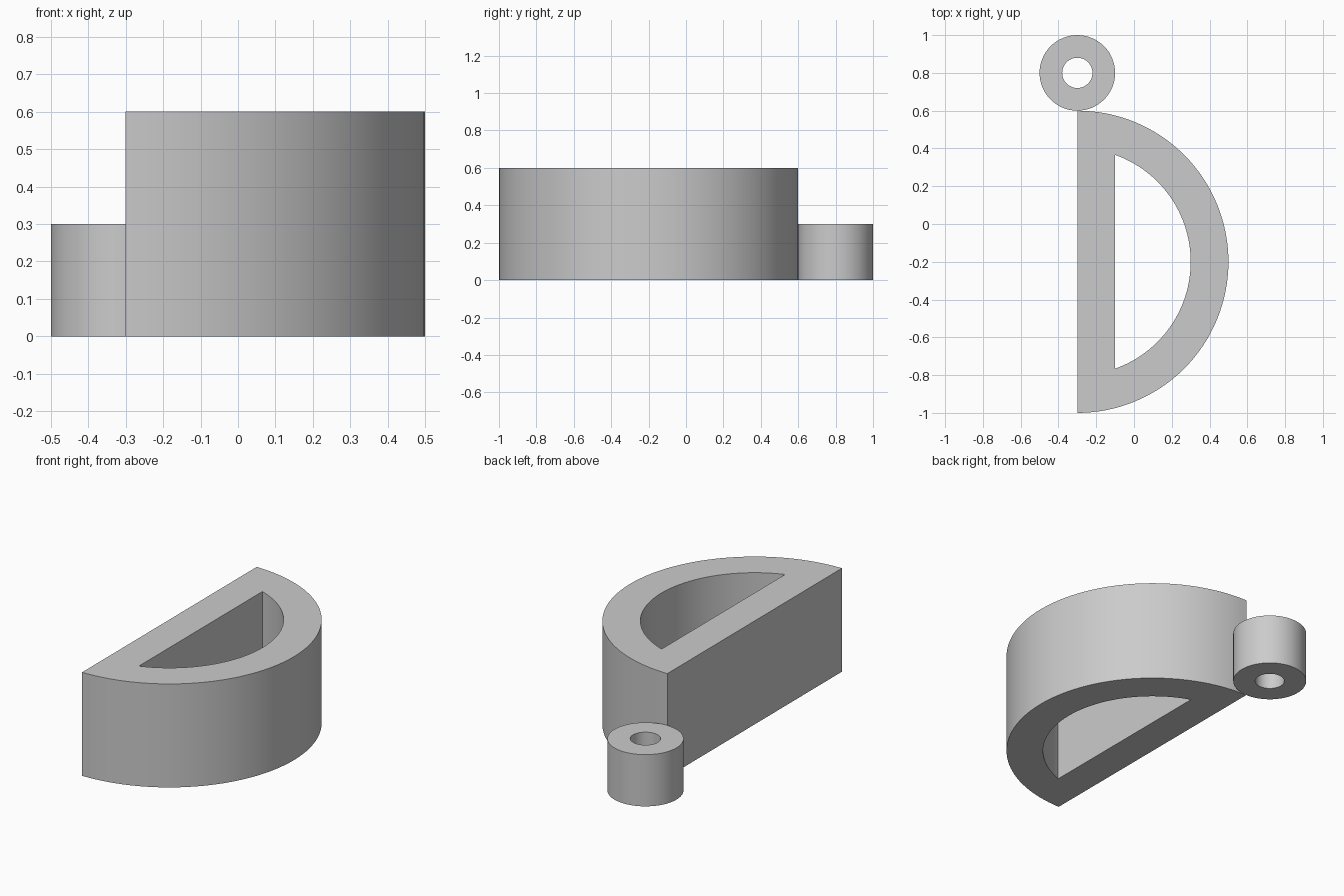
import bpy
import bmesh
from math import acos, cos, sin, pi, radians

if "Cube" in bpy.data.objects:
    bpy.data.objects.remove(bpy.data.objects["Cube"], do_unlink=True)

# Single grey finish
GREY = (0.6, 0.6, 0.6, 1.0)
grey = bpy.data.materials.new("plain grey")
grey.use_nodes = True
grey.diffuse_color = GREY
grey.node_tree.nodes["Principled BSDF"].inputs["Base Color"].default_value = GREY


def arc(radius, half_angle, count):
    """Points on an arc about the +x axis; a half angle of pi gives a full circle."""
    spans = count if half_angle == pi else count - 1
    return [(radius * cos(a), radius * sin(a))
            for a in (half_angle * (2 * i / spans - 1) for i in range(count))]


def hollow_prism(name, outer, inner, height, location):
    """Upright wall between two matching closed outlines, open through the middle."""
    bm = bmesh.new()
    rings = [[bm.verts.new((x, y, z)) for x, y in outline]
             for outline, z in ((outer, 0), (outer, height), (inner, height), (inner, 0))]
    n = len(outer)
    for r in range(4):
        a, b = rings[r], rings[(r + 1) % 4]
        for i in range(n):
            j = (i + 1) % n
            bm.faces.new((a[i], a[j], b[j], b[i]))
    bmesh.ops.recalc_face_normals(bm, faces=bm.faces)
    mesh = bpy.data.meshes.new(name)
    bm.to_mesh(mesh)
    bm.free()
    mesh.materials.append(grey)
    obj = bpy.data.objects.new(name, mesh)
    obj.location = location
    bpy.context.collection.objects.link(obj)
    bpy.ops.object.select_all(action="DESELECT")
    obj.select_set(True)
    bpy.context.view_layer.objects.active = obj
    bpy.ops.object.shade_smooth_by_angle(angle=radians(30))
    return obj


# Half-round body with an even wall around a half-round opening
R, WALL = 0.8, 0.2
r_in = R - WALL
hollow_prism("half_round_body", arc(R, pi / 2, 65),
             arc(r_in, acos(WALL / r_in), 65), 0.6, (-0.3, -0.2, 0))

# Small hanging ring touching the rear corner
hollow_prism("hanging_ring", arc(0.2, pi, 64), arc(0.08, pi, 64), 0.3, (-0.3, 0.8, 0))
